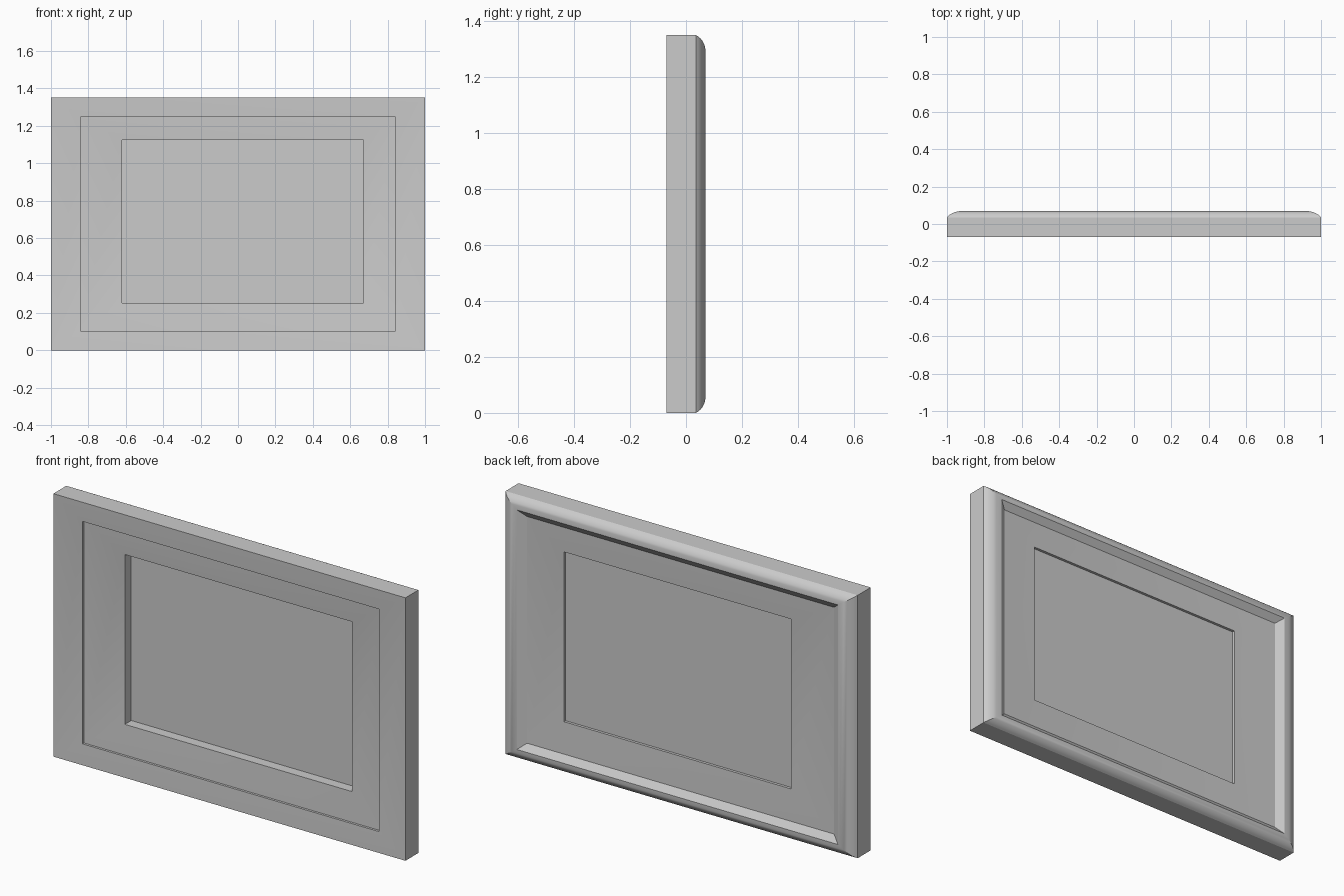
import bpy, bmesh, math

if "Cube" in bpy.data.objects:
    bpy.data.objects.remove(bpy.data.objects["Cube"])

W, H = 1.0, 1.35                      # half width, full height
OPENING = (0.38, 0.33, 0.253, 0.225)  # insets: left, right, bottom, top


def ring(bm, inset, y):
    """Rectangular loop, inset from the outer outline, at depth y."""
    l, r, b, t = inset
    pts = [(-W + l, b), (W - r, b), (W - r, H - t), (-W + l, H - t)]
    return [bm.verts.new((x, y, z)) for x, z in pts]


def even(ix, iz):
    return (ix, ix, iz, iz)


def make_object(name, bm):
    bmesh.ops.recalc_face_normals(bm, faces=bm.faces)
    mesh = bpy.data.meshes.new(name)
    bm.to_mesh(mesh)
    bm.free()
    obj = bpy.data.objects.new(name, mesh)
    bpy.context.collection.objects.link(obj)
    return obj


# Moulding cross-section, running around from the flat side to the rounded side
profile = [
    (OPENING, -0.033),
    (even(0.158, 0.104), -0.048),     # shallow rebate step
    (even(0.158, 0.104), -0.060),
    (even(0.0, 0.0), -0.070),         # outer edge
]
# Rounded outer shoulder rising to the crest
steps = 7
for i in range(steps + 1):
    a = math.radians(20 + 70 * i / steps)
    u = 1 - math.cos(a) / math.cos(math.radians(20))
    v = (math.sin(a) - math.sin(math.radians(20))) / (1 - math.sin(math.radians(20)))
    profile.append((even(0.088 * u, 0.060 * u), 0.035 + 0.035 * v))
# Steep inner lip, then the gently sloping band back to the opening
profile += [(even(0.128, 0.093), 0.044), (OPENING, 0.033)]

# Frame
bm = bmesh.new()
rings = [ring(bm, inset, y) for inset, y in profile]
for k, a in enumerate(rings):
    b = rings[(k + 1) % len(rings)]
    for i in range(4):
        j = (i + 1) % 4
        bm.faces.new((a[i], a[j], b[j], b[i]))
frame = make_object("frame", bm)
bpy.context.view_layer.objects.active = frame
frame.select_set(True)
bpy.ops.object.shade_smooth_by_angle(angle=math.radians(20))

# Thin panel set into the opening
bm = bmesh.new()
bm.faces.new(ring(bm, OPENING, 0.019))
make_object("panel", bm)
